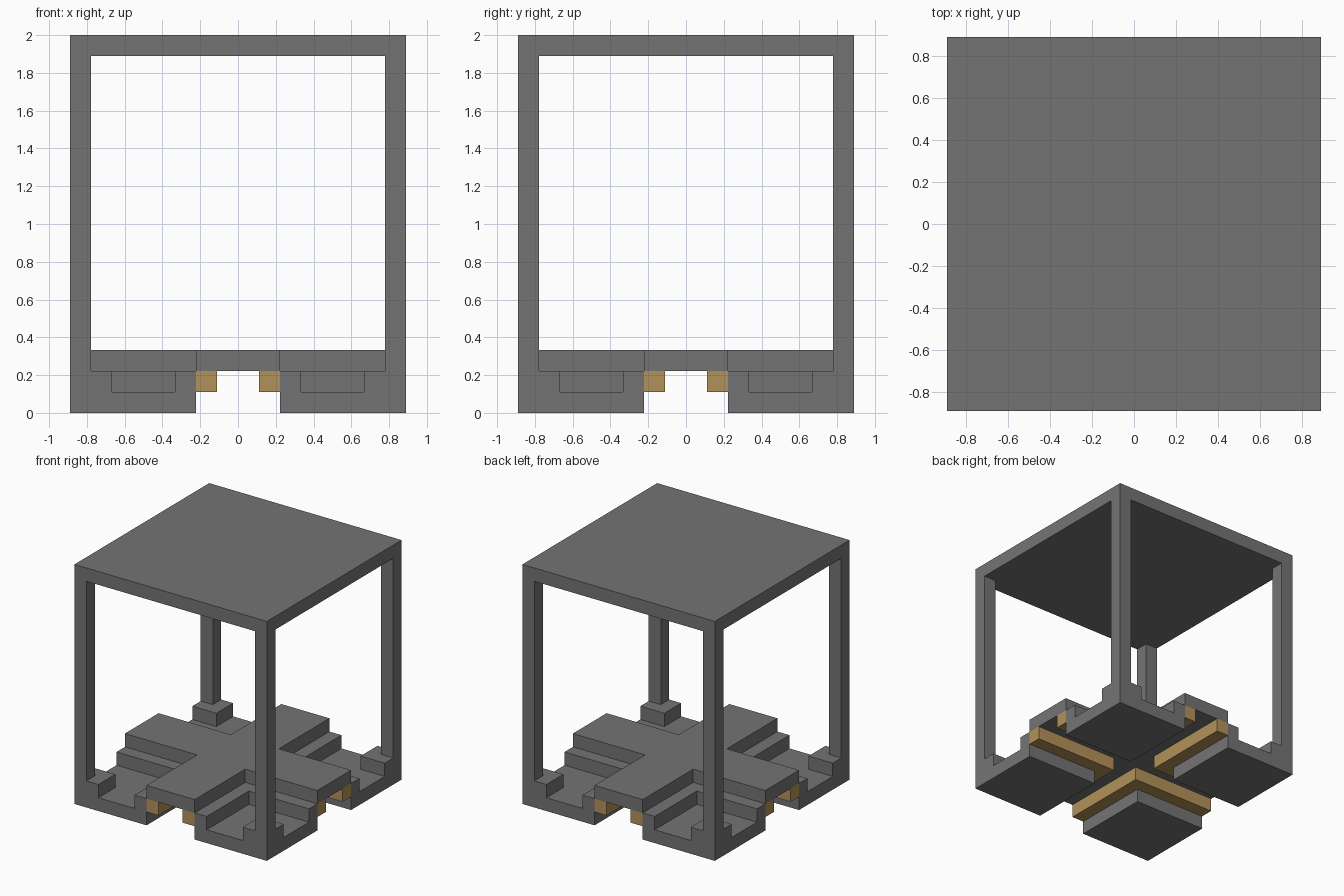
import bpy
import bmesh

cube = bpy.data.objects.get("Cube")
if cube:
    bpy.data.objects.remove(cube, do_unlink=True)

U = 1 / 9  # the whole design sits on a grid of this step


def make_material(name, color):
    mat = bpy.data.materials.new(name)
    mat.use_nodes = True
    mat.diffuse_color = (*color, 1)
    bsdf = next(n for n in mat.node_tree.nodes if n.type == 'BSDF_PRINCIPLED')
    bsdf.inputs["Base Color"].default_value = (*color, 1)
    return mat


GREY = make_material("iron grey", (0.175, 0.175, 0.175))
GOLD = make_material("dull gold", (0.45, 0.285, 0.1))


def prism(name, outline, z0, z1, mat, four_corners=True):
    """Extrude a plan outline upward; optionally mirror it to all four corners."""
    bm = bmesh.new()
    base = bm.faces.new([bm.verts.new((x * U, y * U, z0 * U)) for x, y in outline])
    top = bmesh.ops.extrude_face_region(bm, geom=[base])["geom"]
    verts = [g for g in top if isinstance(g, bmesh.types.BMVert)]
    bmesh.ops.translate(bm, verts=verts, vec=(0, 0, (z1 - z0) * U))
    bmesh.ops.recalc_face_normals(bm, faces=bm.faces)
    mesh = bpy.data.meshes.new(name)
    bm.to_mesh(mesh)
    bm.free()
    mesh.materials.append(mat)
    obj = bpy.data.objects.new(name, mesh)
    bpy.context.collection.objects.link(obj)
    if four_corners:
        mirror = obj.modifiers.new("four corners", 'MIRROR')
        mirror.use_axis = (True, True, False)
        mirror.use_mirror_merge = False
    return obj


def square(a, b):
    return [(a, a), (b, a), (b, b), (a, b)]


def angle_strip(a, b, end):
    """L-shaped strip running along both inner sides of a corner."""
    return [(a, a), (end, a), (end, b), (b, b), (b, end), (a, end)]


# Corner trays: floor, inner walls and the foot under each post
prism("tray_floors", square(2, 8), 0, 1, GREY)
prism("tray_walls", angle_strip(2, 3, 8), 1, 2, GREY)
prism("post_feet", square(6, 8), 1, 2, GREY)

# Gold rails lining the inner sides of the trays
prism("gold_rails", angle_strip(1, 2, 8), 1, 2, GOLD)

# Cross-shaped deck joining the trays
arm = [(8, -2), (8, 2), (2, 2)]
cross = []
for turn in range(4):
    cross += arm
    arm = [(-y, x) for x, y in arm]
prism("cross_deck", cross, 2, 3, GREY, four_corners=False)

# Posts and roof slab
prism("posts", square(7, 8), 2, 17, GREY)
prism("roof", square(-8, 8), 17, 18, GREY, four_corners=False)
